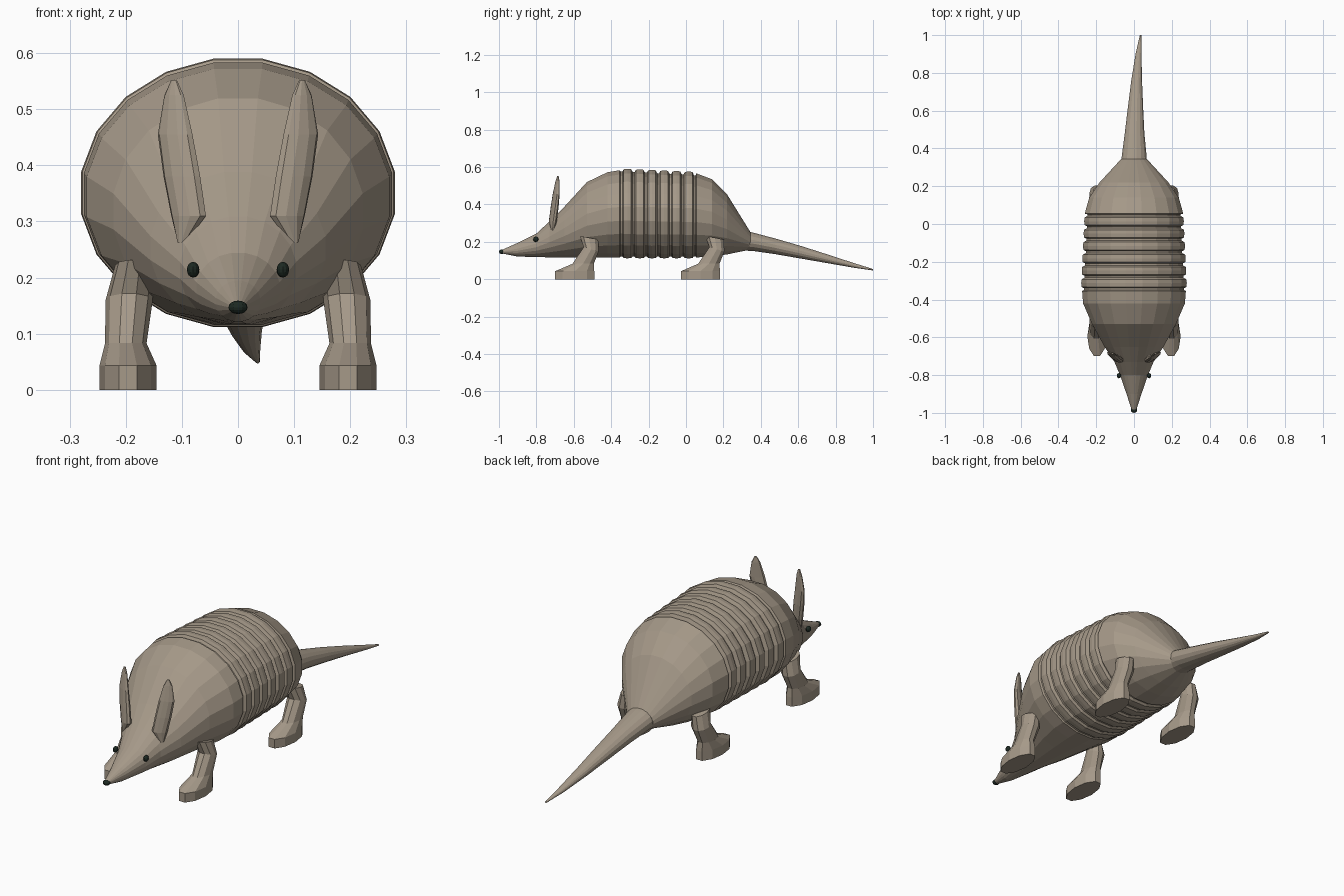
import bpy, bmesh
from math import sin, cos, pi, radians
from mathutils import Matrix, Vector

cube = bpy.data.objects.get("Cube")
if cube:
    bpy.data.objects.remove(cube, do_unlink=True)


def material(name, rgb):
    mat = bpy.data.materials.new(name)
    mat.use_nodes = True
    mat.diffuse_color = (*rgb, 1)
    bsdf = next(n for n in mat.node_tree.nodes if n.type == 'BSDF_PRINCIPLED')
    bsdf.inputs["Base Color"].default_value = (*rgb, 1)
    bsdf.inputs["Roughness"].default_value = 0.8
    return mat


hide = material("taupe hide", (0.38, 0.32, 0.25))
dark = material("dark green black", (0.012, 0.022, 0.016))


def finish(name, bm, mat):
    bmesh.ops.recalc_face_normals(bm, faces=bm.faces)
    mesh = bpy.data.meshes.new(name)
    bm.to_mesh(mesh)
    bm.free()
    mesh.materials.append(mat)
    obj = bpy.data.objects.new(name, mesh)
    bpy.context.collection.objects.link(obj)
    return obj


def loft(name, rings, sides, mat):
    """Skin elliptical rings given as (centre, side axis, up axis)."""
    bm = bmesh.new()
    loops = []
    for centre, u, v in rings:
        angles = [2 * pi * (k + 0.5) / sides for k in range(sides)]
        loops.append([bm.verts.new(Vector(centre) + Vector(u) * sin(a) + Vector(v) * cos(a))
                      for a in angles])
    for a, b in zip(loops, loops[1:]):
        for k in range(sides):
            n = (k + 1) % sides
            bm.faces.new((a[k], a[n], b[n], b[k]))
    bm.faces.new(loops[0])
    bm.faces.new(loops[-1])
    return finish(name, bm, mat)


def upright(y, half_width, low, high, x=0):
    """Ring facing along the body."""
    return ((x, y, (low + high) / 2), (half_width, 0, 0), (0, 0, (high - low) / 2))


# Body: snout, front shell, six bands, rear shell
body = [upright(*s) for s in (
    (-0.985, 0.012, 0.138, 0.157), (-0.9, 0.04, 0.121, 0.195),
    (-0.8, 0.075, 0.118, 0.245), (-0.73, 0.105, 0.116, 0.31),
    (-0.65, 0.158, 0.115, 0.39), (-0.53, 0.225, 0.114, 0.522),
    (-0.42, 0.273, 0.113, 0.575), (-0.355, 0.278, 0.113, 0.586))]
bands, step = 6, 0.0655
for i in range(bands):
    y = -0.35 + i * step
    t = i / (bands - 1)
    w, top = 0.283 - 0.016 * t, 0.593 - 0.014 * t
    for dy, inset in ((0, 0.015), (0.01, 0.015), (0.017, 0.002),
                      (0.037, 0), (0.057, 0.002)):
        body.append(upright(y + dy, w - inset, 0.109 + inset * 0.6, top - inset))
body += [upright(*s) for s in (
    (0.043, 0.25, 0.12, 0.557), (0.051, 0.25, 0.12, 0.557),
    (0.055, 0.264, 0.114, 0.569), (0.14, 0.24, 0.119, 0.537),
    (0.22, 0.185, 0.131, 0.455), (0.345, 0.068, 0.158, 0.252))]
loft("body", body, 20, hide)

# Tail
loft("tail", [upright(*s) for s in (
    (0.32, 0.07, 0.152, 0.26), (0.36, 0.067, 0.15, 0.25, 0.001),
    (0.48, 0.053, 0.133, 0.218, 0.003), (0.62, 0.041, 0.109, 0.177, 0.008),
    (0.76, 0.029, 0.085, 0.132, 0.014), (0.9, 0.016, 0.061, 0.086, 0.024),
    (1.0, 0.004, 0.047, 0.055, 0.035))], 16, hide)

# Legs, as rings of (x, y, z, half width, half length, backward tilt)
leg = ((0.196, -0.595, 0, 0.051, 0.11, 0), (0.196, -0.595, 0.043, 0.051, 0.11, 0),
       (0.2, -0.55, 0.083, 0.037, 0.06, 0), (0.194, -0.507, 0.16, 0.042, 0.042, -0.012),
       (0.185, -0.518, 0.222, 0.034, 0.052, -0.01))
for side, s in (("left", 1), ("right", -1)):
    for place, shift in (("front", 0), ("hind", 0.672)):
        loft(f"{place}_leg_{side}", [
            ((s * x, y + shift, z), (rx, 0, 0), (0, ry, tilt))
            for x, y, z, rx, ry, tilt in leg], 10, hide)

    # Ear: thin upright leaf, turned slightly outward
    turn = radians(25)
    ear = []
    for x, y, z, w, d in ((0.1, -0.712, 0.262, 0.008, 0.008), (0.088, -0.712, 0.31, 0.034, 0.018),
                          (0.1, -0.703, 0.38, 0.036, 0.017), (0.112, -0.694, 0.455, 0.034, 0.013),
                          (0.114, -0.687, 0.525, 0.019, 0.008), (0.114, -0.685, 0.551, 0.006, 0.004)):
        ear.append(((s * x, y, z), (s * w * cos(turn), w * sin(turn), 0),
                    (-s * d * sin(turn), d * cos(turn), 0)))
    loft(f"ear_{side}", ear, 10, hide)


def bead(name, centre, size):
    bm = bmesh.new()
    bmesh.ops.create_uvsphere(bm, u_segments=12, v_segments=8, radius=1,
                              matrix=Matrix.Translation(centre) @ Matrix.Diagonal((*size, 1)))
    finish(name, bm, dark)


# Eyes and nose
for side, s in (("left", 1), ("right", -1)):
    bead(f"eye_{side}", (s * 0.08, -0.803, 0.214), (0.011, 0.014, 0.014))
bead("nose", (0, -0.985, 0.147), (0.017, 0.015, 0.012))
